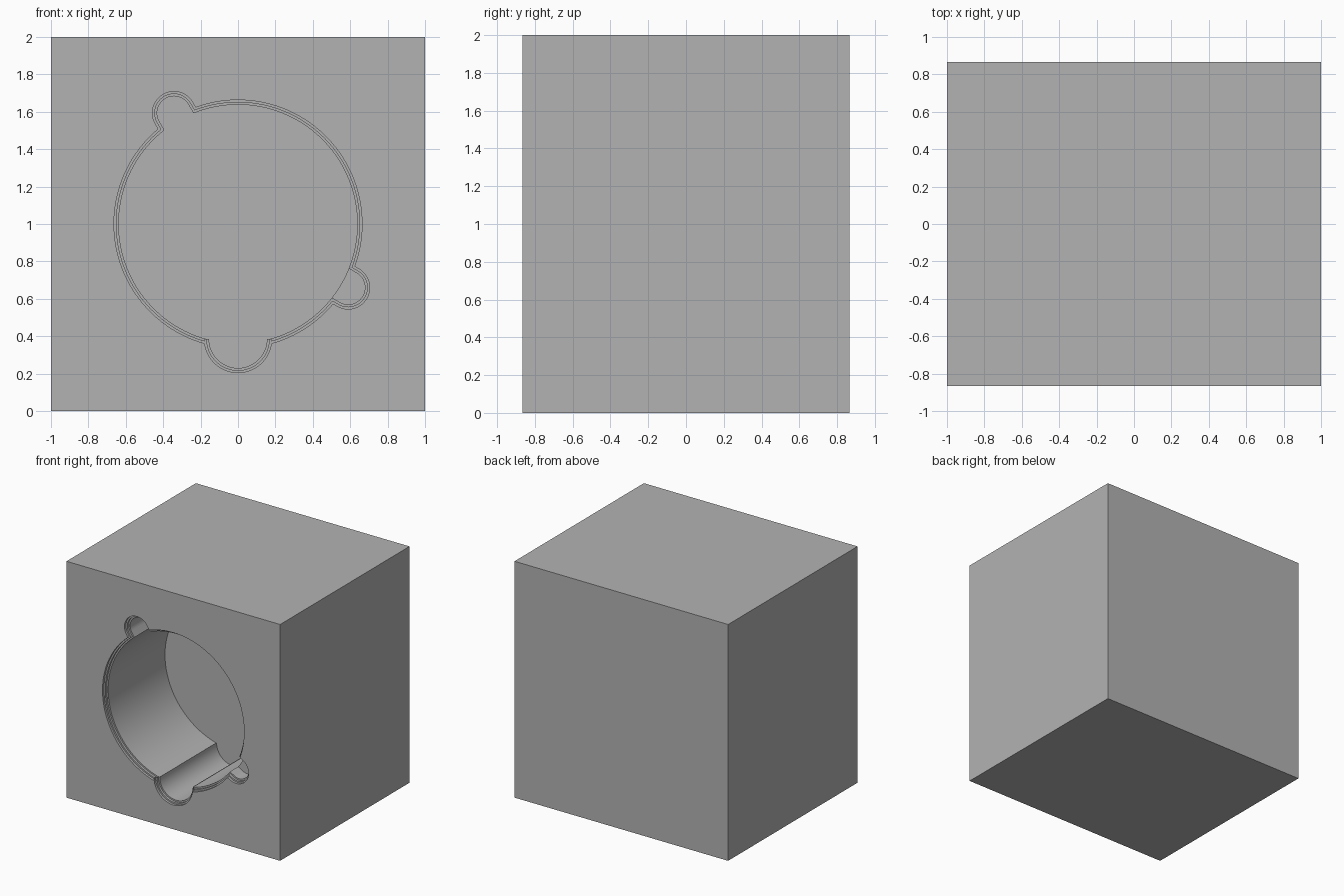
import bpy
import bmesh
from math import sin, cos, asin, pi, radians, tau
from mathutils import Vector

cube = bpy.data.objects.get("Cube")
if cube:
    bpy.data.objects.remove(cube, do_unlink=True)

HALF_X, HALF_Y, HEIGHT = 1.0, 0.865, 2.0
BORE, STEP, LEDGE = 0.638, 0.0125, 0.02
# Rounded slots around the bore: direction, centre distance, radius
SLOTS = [(-90, 0.615, 0.155), (-30, 0.68, 0.09), (120, 0.685, 0.09)]
SHALLOW = 1
SHALLOW_DEPTH, BORE_DEPTH = 0.15, 0.8


def outline(grow, shallow_slot=True):
    """Closed bore outline with its slots, as 2D points."""
    bore = BORE + grow
    half = [asin((r + grow) / bore) for _, _, r in SLOTS]
    points = []
    for i, (angle, dist, radius) in enumerate(SLOTS):
        a, r = radians(angle), radius + grow
        along, across = Vector((cos(a), sin(a))), Vector((-sin(a), cos(a)))
        # Slot: straight flank, round end, straight flank
        local = [(bore * cos(half[i]), -r)]
        local += [(dist + r * sin(pi * k / 24), -r * cos(pi * k / 24)) for k in range(25)]
        local.append((bore * cos(half[i]), r))
        slot = [along * u + across * v for u, v in local]
        if i == SHALLOW and not shallow_slot:
            slot = [p.normalized() * bore for p in slot]
        points += slot
        # Bore arc up to the next slot
        j = (i + 1) % len(SLOTS)
        start = a + half[i]
        end = radians(SLOTS[j][0]) - half[j] + (tau if j == 0 else 0)
        n = 40
        for k in range(1, n):
            t = start + (end - start) * k / n
            points.append(Vector((cos(t), sin(t))) * bore)
    return points


def ring(bm, points, depth):
    return [bm.verts.new((p.x, depth - HALF_Y, p.y + HEIGHT / 2)) for p in points]


def bridge(bm, a, b):
    for i in range(len(a)):
        j = (i + 1) % len(a)
        bm.faces.new((a[i], a[j], b[j], b[i]))


def loop_edges(bm, loop):
    result = []
    for i, v in enumerate(loop):
        w = loop[(i + 1) % len(loop)]
        result.append(bm.edges.get((v, w)) or bm.edges.new((v, w)))
    return result


bm = bmesh.new()

# Outer box, open at the front
corners = [Vector((x, z)) for x, z in ((-1, -1), (1, -1), (1, 1), (-1, 1))]
front = ring(bm, corners, 0)
back = ring(bm, corners, 2 * HALF_Y)
bridge(bm, front, back)
bm.faces.new(back)

# Stepped rim, shallow slot, then the deep bore
levels = [(2 * STEP, 0, True), (2 * STEP, LEDGE, True),
          (STEP, LEDGE, True), (STEP, 2 * LEDGE, True),
          (0, 2 * LEDGE, True), (0, SHALLOW_DEPTH, True),
          (0, SHALLOW_DEPTH, False), (0, BORE_DEPTH, False)]
rings = [ring(bm, outline(g, s), d) for g, d, s in levels]
for a, b in zip(rings, rings[1:]):
    bridge(bm, a, b)
bm.faces.new(rings[-1])

# Front face around the opening
bmesh.ops.triangle_fill(bm, use_beauty=True, use_dissolve=False,
                        edges=loop_edges(bm, front) + loop_edges(bm, rings[0]),
                        normal=(0, -1, 0))
bmesh.ops.remove_doubles(bm, verts=bm.verts[:], dist=0.00002)
bmesh.ops.recalc_face_normals(bm, faces=bm.faces[:])

mesh = bpy.data.meshes.new("bored_block")
bm.to_mesh(mesh)
bm.free()
block = bpy.data.objects.new("bored_block", mesh)
bpy.context.collection.objects.link(block)

# Plain grey material
grey = bpy.data.materials.new("plain_grey")
grey.use_nodes = True
colour = (0.45, 0.45, 0.45, 1)
grey.diffuse_color = colour
grey.node_tree.nodes["Principled BSDF"].inputs["Base Color"].default_value = colour
mesh.materials.append(grey)

bpy.ops.object.select_all(action="DESELECT")
block.select_set(True)
bpy.context.view_layer.objects.active = block
bpy.ops.object.shade_smooth_by_angle(angle=radians(30))
